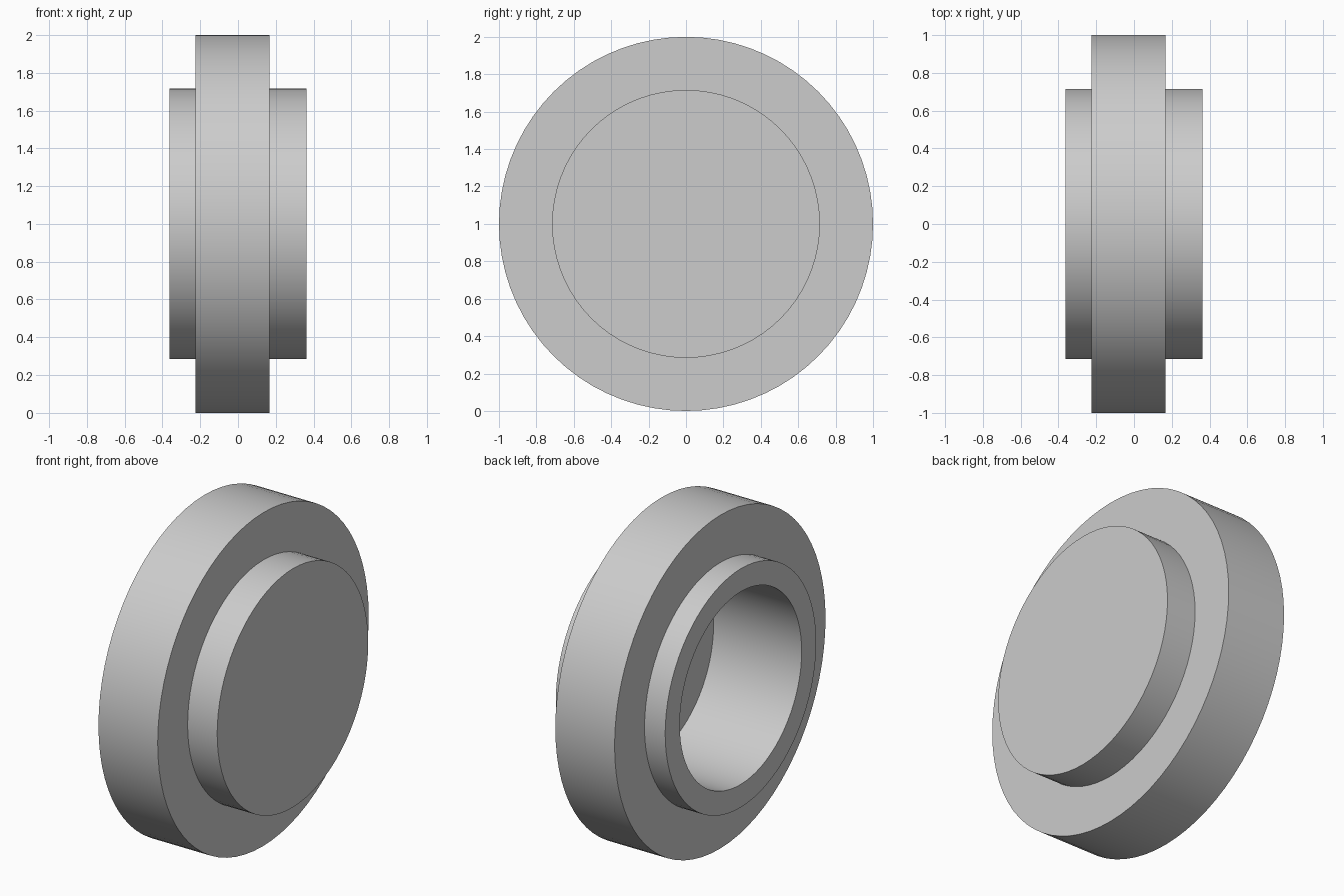
import bpy, bmesh, math
from mathutils import Vector

cube = bpy.data.objects.get("Cube")
if cube:
    bpy.data.objects.remove(cube, do_unlink=True)

SEGMENTS = 72
CENTRE = Vector((0, 0, 1))

# Plain grey
grey = bpy.data.materials.new("grey")
grey.use_nodes = True
colour = (0.604, 0.604, 0.604, 1)
grey.diffuse_color = colour
grey.node_tree.nodes["Principled BSDF"].inputs["Base Color"].default_value = colour


def turned_part(name, profile):
    """Revolve (x, radius) points about the x axis."""
    bm = bmesh.new()
    verts = [bm.verts.new(CENTRE + Vector((x, 0, r))) for x, r in profile]
    edges = [bm.edges.new(pair) for pair in zip(verts, verts[1:])]
    bmesh.ops.spin(bm, geom=verts + edges, cent=CENTRE, axis=(1, 0, 0),
                   angle=math.tau, steps=SEGMENTS)
    bmesh.ops.remove_doubles(bm, verts=bm.verts, dist=0.0001)
    bmesh.ops.recalc_face_normals(bm, faces=bm.faces)
    mesh = bpy.data.meshes.new(name)
    bm.to_mesh(mesh)
    bm.free()
    mesh.materials.append(grey)
    obj = bpy.data.objects.new(name, mesh)
    bpy.context.collection.objects.link(obj)
    bpy.ops.object.select_all(action='DESELECT')
    obj.select_set(True)
    bpy.context.view_layer.objects.active = obj
    bpy.ops.object.shade_smooth_by_angle(angle=math.radians(30))


# Flanged cap: closed boss on +x, wide flange, open bore on -x
HUB, FLANGE, BORE = 0.716, 1.0, 0.578
END, FLANGE_LEFT, FLANGE_RIGHT, FLOOR = 0.363, 0.167, -0.226, 0.222
turned_part("flanged_cap", [
    (END, 0), (END, HUB),
    (FLANGE_LEFT, HUB), (FLANGE_LEFT, FLANGE),
    (FLANGE_RIGHT, FLANGE), (FLANGE_RIGHT, HUB),
    (-END, HUB), (-END, BORE),
    (FLOOR, BORE), (FLOOR, 0),
])
